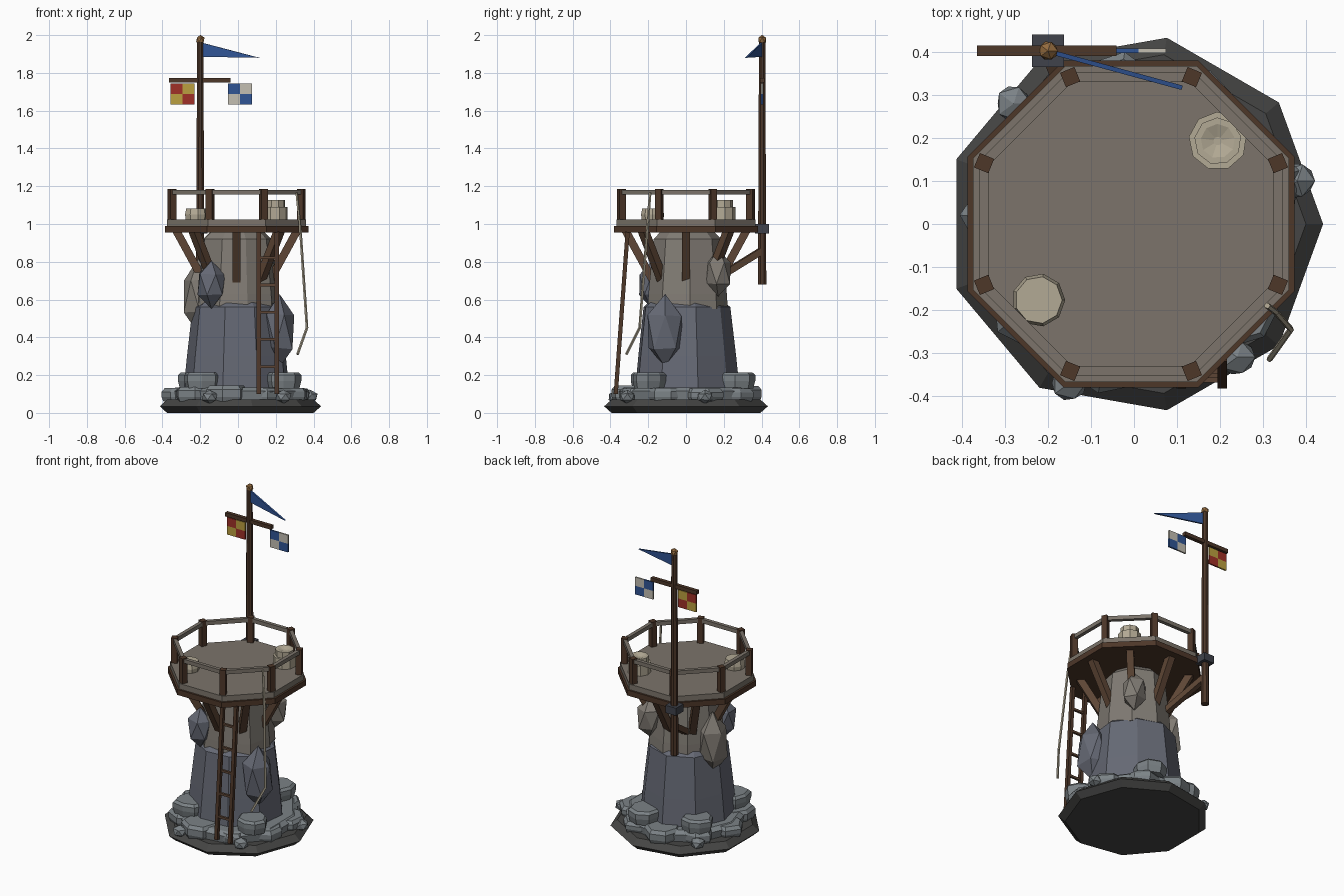
import bpy, bmesh, random
from math import sin, cos, pi, radians
from mathutils import Vector, Matrix

if "Cube" in bpy.data.objects:
    bpy.data.objects.remove(bpy.data.objects["Cube"])

random.seed(4)

def mat(name, *rgb):
    m = bpy.data.materials.new(name)
    m.diffuse_color = (*rgb, 1)
    m.use_nodes = True
    m.node_tree.nodes["Principled BSDF"].inputs["Base Color"].default_value = m.diffuse_color
    return m

WOOD = mat("dark_wood", .075, .038, .022)
BRACE = mat("brace_wood", .11, .06, .035)
DECK = mat("weathered_planks", .2, .175, .145)
SLATE = mat("slate_rock", .13, .14, .175)
TAN = mat("warm_rock", .22, .2, .175)
STONE = mat("base_stone", .2, .225, .24)
DARK = mat("dark_stone", .06, .06, .058)
IRON = mat("iron", .05, .055, .07)
ROPE = mat("rope", .45, .4, .3)
BRASS = mat("brass", .3, .15, .05)
BLUE = mat("blue_cloth", .03, .09, .3)
RED = mat("red_cloth", .35, .03, .02)
YELLOW = mat("yellow_cloth", .5, .35, .05)
WHITE = mat("white_cloth", .55, .52, .45)

def finish(name, bm, material):
    bmesh.ops.recalc_face_normals(bm, faces=bm.faces)
    me = bpy.data.meshes.new(name)
    bm.to_mesh(me)
    bm.free()
    me.materials.append(material)
    ob = bpy.data.objects.new(name, me)
    bpy.context.collection.objects.link(ob)
    return ob

def lathe(name, profile, n, material, at=(0, 0), phase=0, ring=False, jitter=0.0):
    """Faceted solid from (radius, z) points; ring=True makes a closed hoop."""
    bm = bmesh.new()
    k = [1 + random.uniform(-jitter, jitter) for _ in range(n)]
    loops = []
    for r, z in profile:
        loops.append([bm.verts.new((at[0] + r * k[i] * cos(phase + 2 * pi * i / n),
                                    at[1] + r * k[i] * sin(phase + 2 * pi * i / n), z))
                      for i in range(n)])
    pairs = list(zip(loops, loops[1:] + loops[:1])) if ring else list(zip(loops, loops[1:]))
    for a, b in pairs:
        for i in range(n):
            j = (i + 1) % n
            bm.faces.new((a[i], a[j], b[j], b[i]))
    if not ring:
        bm.faces.new(loops[0])
        bm.faces.new(loops[-1])
    return finish(name, bm, material)

def box(name, c, s, material, rot=0):
    bm = bmesh.new()
    bmesh.ops.create_cube(bm, size=1, matrix=Matrix.Translation(c) @ Matrix.Rotation(rot, 4, 'Z')
                          @ Matrix.Diagonal((*s, 1)))
    return finish(name, bm, material)

def beam(name, a, b, w, material, sides=4):
    a, b = Vector(a), Vector(b)
    d = b - a
    m = Matrix.Translation((a + b) / 2) @ d.to_track_quat('Z', 'Y').to_matrix().to_4x4()
    bm = bmesh.new()
    bmesh.ops.create_cone(bm, cap_ends=True, segments=sides, radius1=w / 2 / cos(pi / sides),
                          radius2=w / 2 / cos(pi / sides), depth=d.length,
                          matrix=m @ Matrix.Rotation(pi / sides, 4, 'Z'))
    return finish(name, bm, material)

def boulder(name, c, s, material, turn=0.0):
    bm = bmesh.new()
    bmesh.ops.create_icosphere(bm, subdivisions=1, radius=1)
    for v in bm.verts:
        v.co *= random.uniform(.92, 1.06)
    bm.transform(Matrix.Translation(c) @ Matrix.Diagonal((*s, 1)) @ Matrix.Rotation(turn, 4, 'Z'))
    return finish(name, bm, material)

# Base: dark footing, pale ledge and loose flat stones
lathe("footing", [(.40, 0), (.44, .035), (.40, .07)], 9, DARK)
lathe("base_ledge", [(.36, .05), (.37, .115), (.34, .135)], 9, STONE, phase=.3, jitter=.03)
for i in range(9):
    a = radians(40 * i + 18)
    r = random.uniform(.095, .115)
    t = random.uniform(.125, .145)
    lathe("ledge_stone", [(r * .9, .06), (r, .085), (r, t - .02), (r * .85, t)], 7, STONE,
          (.29 * cos(a), .29 * sin(a)), random.random(), jitter=.1)
for x, y, r in ((-.19, -.2, .1), (.24, -.2, .09), (.1, .26, .1), (-.22, .2, .09)):
    lathe("upper_stone", [(r * .9, .13), (r, .17), (r, .2), (r * .85, .215)], 8, STONE, (x, y), jitter=.1)
for x, y in ((-.15, -.37), (.24, -.31), (.38, .1), (-.28, .28)):
    boulder("pebble", (x, y, .085), (.045, .045, .036), STONE)

# Rock tower in two tiers
lathe("lower_tower", [(.285, .1), (.265, .3), (.235, .56), (.2, .59)], 9, SLATE, (-.007, -.007), .25, jitter=.04)
lathe("upper_tower", [(.22, .55), (.215, .63), (.185, .92), (.15, .955)], 9, TAN, (-.007, 0), .1, jitter=.04)
boulder("front_boulder", (-.14, -.18, .68), (.085, .08, .125), SLATE)
boulder("left_boulder", (-.21, .03, .62), (.09, .11, .19), TAN, .4)
boulder("right_boulder", (.22, -.11, .43), (.09, .11, .2), SLATE)
boulder("back_boulder", (.14, .17, .74), (.08, .075, .125), TAN, .5)

# Octagonal deck, frame and railing
CX, A8 = -.007, pi / 8
def oct_r(apothem):
    return apothem / cos(A8)
lathe("deck_frame", [(oct_r(.38), .955), (oct_r(.38), .99)], 8, WOOD, (CX, 0), A8)
lathe("deck_floor", [(oct_r(.368), .985), (oct_r(.368), 1.025)], 8, DECK, (CX, 0), A8)
lathe("hand_rail", [(oct_r(.33), 1.155), (oct_r(.353), 1.155), (oct_r(.353), 1.18), (oct_r(.33), 1.18)],
      8, DECK, (CX, 0), A8, ring=True)
for i in range(8):
    a = A8 + i * pi / 4
    box("rail_post", (CX + .37 * cos(a), .37 * sin(a), 1.104), (.036, .036, .162), WOOD, a)
    b = i * pi / 4
    beam("deck_brace", (CX + .32 * cos(b), .32 * sin(b), .965),
         (CX + .175 * cos(b), .175 * sin(b), .70), .042, BRACE)

# Rope coils on the deck
lathe("tall_coil", [(.068, 1.02), (.068, 1.09), (.055, 1.09), (.055, 1.128), (.04, 1.128), (.01, 1.118)],
      9, ROPE, (.195, .193), .2)
lathe("low_coil", [(.058, 1.02), (.062, 1.05), (.055, 1.083)], 9, ROPE, (-.222, -.177))

# Ladder
def ladder_y(z):
    return -.372 + .063 * (z - .1) / .86
for x in (.11, .205):
    beam("ladder_stile", (x, ladder_y(.1), .1), (x, ladder_y(.96), .96), .022, WOOD)
for i in range(6):
    z = .25 + i * .144 - .005
    if z < .95:
        beam("ladder_rung", (.11, ladder_y(z), z), (.205, ladder_y(z), z), .014, BRACE)

# Hanging rope
path = [(.31, -.19, 1.165), (.33, -.205, .97), (.365, -.245, .45), (.315, -.315, .31)]
for p, q in zip(path, path[1:]):
    beam("hanging_rope", p, q, .012, ROPE, 5)

# Signal mast with bracket, yard and finial
MX, MY = -.2, .403
lathe("mast", [(.024, .68), (.018, 1.97)], 8, WOOD, (MX, MY), A8)
box("mast_bracket", (MX, MY, .975), (.075, .075, .048), IRON)
beam("mast_brace", (MX, MY, .86), (-.11, .16, .71), .035, BRACE)
box("yard_arm", (-.203, MY, 1.762), (.325, .024, .024), WOOD)
boulder("finial", (MX, MY, 1.975), (.024, .024, .025), BRASS)

# Checkered flags and pennant
for x0, c1, c2 in ((-.357, RED, YELLOW), (-.053, BLUE, WHITE)):
    for i in range(2):
        for j in range(2):
            box("signal_flag_patch", (x0 + .032 + i * .064, MY, 1.716 - j * .055),
                (.064, .01, .055), (c1, c2)[(i + j) % 2])
bm = bmesh.new()
tri = [Vector((-.185, .398, 1.958)), Vector((-.185, .398, 1.885)), Vector((.112, .317, 1.88))]
off = Vector((.0015, .005, 0))
f, g = [bm.verts.new(p - off) for p in tri], [bm.verts.new(p + off) for p in tri]
bm.faces.new(f)
bm.faces.new(g[::-1])
for i in range(3):
    bm.faces.new((f[i], f[(i + 1) % 3], g[(i + 1) % 3], g[i]))
finish("pennant", bm, BLUE)
